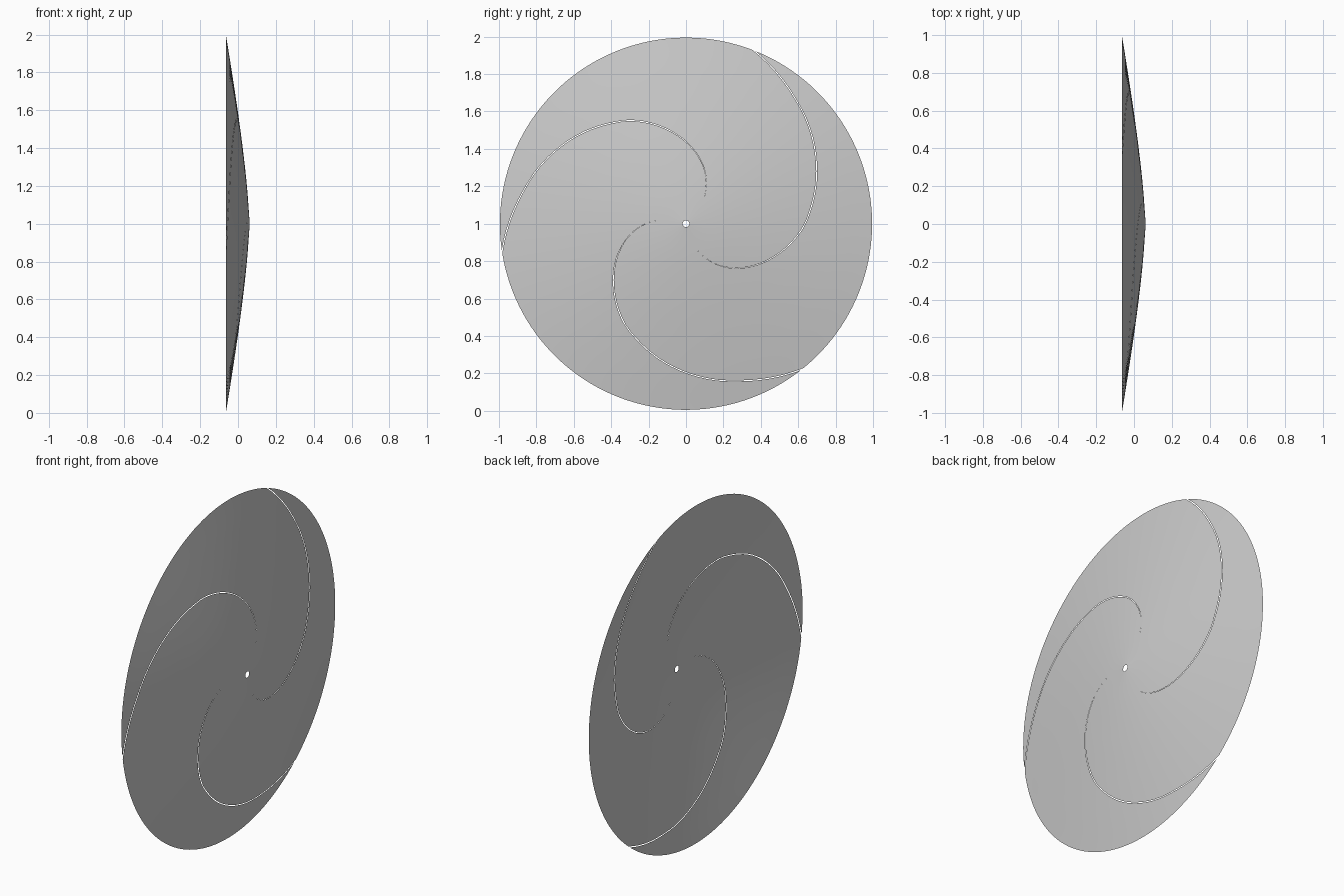
import bpy, bmesh, math

if "Cube" in bpy.data.objects:
    bpy.data.objects.remove(bpy.data.objects["Cube"])

# Spiral seam between blades: (radius, angle in degrees)
SEAM = [(0.018, -82), (0.265, -54), (0.39, -37), (0.49, -22.4), (0.63, -1.2),
        (0.667, 6), (0.754, 22), (0.85, 40.7), (0.892, 49.7), (1.0, 69.5)]
# Shallow dish profile: (radius, x)
DISH = [(0.0, 0.062), (0.2, 0.047), (0.4, 0.025), (0.6, -0.002),
        (0.8, -0.032), (1.0, -0.064)]
R_HOLE, R_RIM = 0.018, 0.995
RINGS, STEPS = 56, 48


def sample(table, t):
    """Smooth interpolation (cubic Hermite) through a table of points."""
    n = len(table)

    def slope(i):
        a, b = table[max(i - 1, 0)], table[min(i + 1, n - 1)]
        return (b[1] - a[1]) / (b[0] - a[0])

    i = max(0, min(n - 2, sum(p[0] <= t for p in table) - 1))
    (x0, y0), (x1, y1) = table[i], table[i + 1]
    h = x1 - x0
    u = (t - x0) / h
    return ((2*u**3 - 3*u**2 + 1) * y0 + (u**3 - 2*u**2 + u) * h * slope(i)
            + (3*u**2 - 2*u**3) * y1 + (u**3 - u**2) * h * slope(i + 1))


def blade(name, turn):
    """One spiral third of the dish, with a thin tapering gap to the next."""
    bm = bmesh.new()
    rows = []
    for i in range(RINGS + 1):
        r = R_HOLE + (R_RIM - R_HOLE) * i / RINGS
        start = math.radians(sample(SEAM, r)) + turn
        # The seam runs obliquely, so the angular gap is wider than the slit
        gap = 0.009 * max(0.0, min(1.0, (r - 0.15) / 0.5))
        span = math.tau / 3 - 2 * gap
        x = sample(DISH, r)
        rows.append([bm.verts.new((x, r * math.cos(start + gap + span * j / STEPS),
                                   1 + r * math.sin(start + gap + span * j / STEPS)))
                     for j in range(STEPS + 1)])
    for a, b in zip(rows, rows[1:]):
        for j in range(STEPS):
            bm.faces.new((a[j], b[j], b[j + 1], a[j + 1])).smooth = True
    mesh = bpy.data.meshes.new(name)
    bm.to_mesh(mesh)
    bm.free()
    obj = bpy.data.objects.new(name, mesh)
    bpy.context.collection.objects.link(obj)
    return obj


# Three identical blades around the x axis
for k in range(3):
    blade(f"spiral_blade_{k + 1}", k * math.tau / 3)
